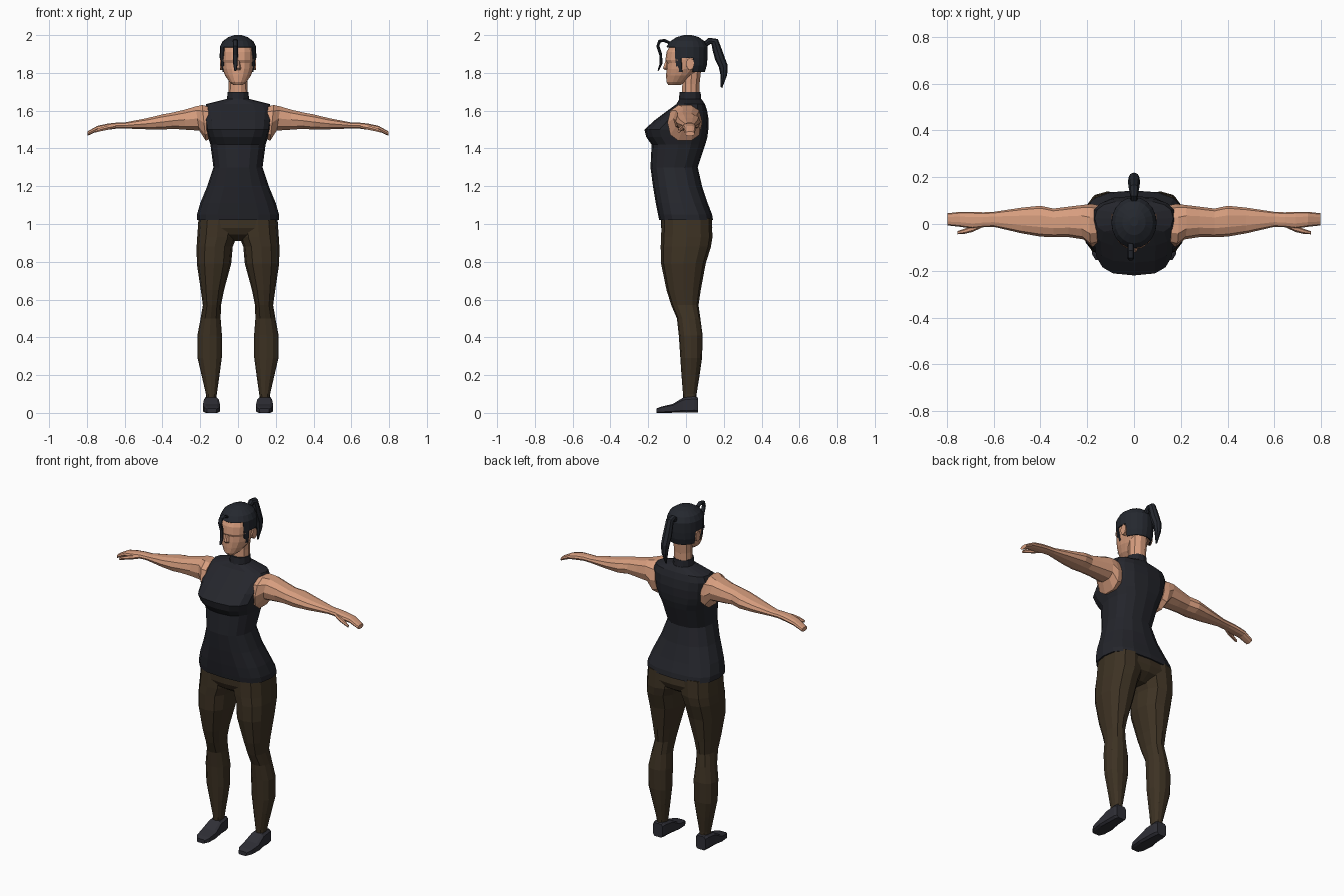
import bpy, bmesh, math
from mathutils import Vector


def material(name, rgb):
    m = bpy.data.materials.new(name)
    m.diffuse_color = (*rgb, 1)
    return m


SKIN = material("warm_skin", (0.68, 0.34, 0.21))
SHIRT = material("charcoal_cloth", (0.018, 0.019, 0.025))
PANTS = material("dark_olive_cloth", (0.047, 0.032, 0.017))
HAIR = material("black_hair", (0.018, 0.021, 0.028))
SHOE = material("dark_leather", (0.028, 0.028, 0.037))


def ring(axis, pos, a0, a1, b0, b1, n=12, p=2.0, tilt=0.0, half=False):
    """Superellipse section across an axis, filling the box a0..a1, b0..b1."""
    pts = []
    for i in range(n):
        t = 2 * math.pi * (i + (0.5 if half else 0)) / n
        c, s = math.cos(t), math.sin(t)
        u = math.copysign(abs(c) ** (2 / p), c)
        v = math.copysign(abs(s) ** (2 / p), s)
        a = (a0 + a1) / 2 + u * (a1 - a0) / 2
        b = (b0 + b1) / 2 + v * (b1 - b0) / 2
        q = pos + tilt * v
        pts.append({"x": (q, a, b), "y": (a, q, b), "z": (a, b, q)}[axis])
    return pts


def loft(name, rings, mat, mirror=False, caps=True, drop=None):
    """Skin a row of sections; drop removes faces by their centre."""
    bm = bmesh.new()
    rows = [[bm.verts.new(p) for p in r] for r in rings]
    n = len(rows[0])
    for lo, hi in zip(rows, rows[1:]):
        for i in range(n):
            j = (i + 1) % n
            bm.faces.new((lo[i], lo[j], hi[j], hi[i]))
    if caps:
        bm.faces.new(rows[0])
    bm.faces.new(rows[-1])
    bmesh.ops.recalc_face_normals(bm, faces=bm.faces)
    if drop:
        gone = [f for f in bm.faces if drop(f.calc_center_median())]
        bmesh.ops.delete(bm, geom=gone, context="FACES")
    me = bpy.data.meshes.new(name)
    bm.to_mesh(me)
    bm.free()
    me.materials.append(mat)
    ob = bpy.data.objects.new(name, me)
    bpy.context.collection.objects.link(ob)
    if mirror:
        ob.modifiers.new("mirror", "MIRROR")
    return ob


def body(table, n=16):
    """Sections symmetric in x: (z, half width, front y, back y, squareness)."""
    return [ring("z", z, -w, w, f, b, n, p) for z, w, f, b, p in table]


def strand(name, path, mat, x=0.0, flat=1.0):
    """Tapered lock of hair along (y, z, radius) points."""
    rings = []
    for i, (y, z, r) in enumerate(path):
        a, b = path[max(i - 1, 0)], path[min(i + 1, len(path) - 1)]
        d = Vector((0, b[0] - a[0], b[1] - a[1])).normalized()
        side = Vector((1, 0, 0))
        up = d.cross(side)
        rings.append([Vector((x, y, z)) + r * (math.cos(t) * side + flat * math.sin(t) * up)
                      for t in (k * math.pi / 4 for k in range(8))])
    return loft(name, rings, mat)


# Sleeveless top with bust, waist, flared hem
loft("sleeveless_top", body([
    (1.02, 0.218, -0.142, 0.143, 2.8),
    (1.05, 0.217, -0.148, 0.138, 2.8),
    (1.11, 0.200, -0.160, 0.115, 2.6),
    (1.20, 0.163, -0.175, 0.085, 2.4),
    (1.30, 0.130, -0.188, 0.062, 2.4),
    (1.42, 0.146, -0.182, 0.102, 2.5),
    (1.46, 0.158, -0.210, 0.113, 2.8),
    (1.50, 0.170, -0.220, 0.118, 3.0),
    (1.55, 0.178, -0.165, 0.120, 2.8),
    (1.60, 0.182, -0.098, 0.112, 2.8),
    (1.635, 0.168, -0.050, 0.100, 2.6),
    (1.662, 0.060, -0.036, 0.082, 2.0)]), SHIRT)

# Standing collar
loft("collar", body([
    (1.64, 0.062, -0.040, 0.085, 2), (1.665, 0.058, -0.037, 0.080, 2),
    (1.70, 0.055, -0.034, 0.077, 2)], 12), SHIRT)

# Hips joining the two trouser legs
loft("trouser_hips", body([
    (0.91, 0.12, -0.06, 0.07, 2.2), (0.945, 0.19, -0.115, 0.125, 2.4),
    (0.98, 0.208, -0.132, 0.139, 2.7), (1.04, 0.207, -0.134, 0.132, 2.7)]), PANTS)

# Trouser legs: z, inner x, outer x, front y, back y
legs = [(0.07, 0.116, 0.168, -0.014, 0.054), (0.10, 0.112, 0.170, -0.016, 0.056),
        (0.20, 0.098, 0.193, -0.024, 0.072), (0.29, 0.086, 0.214, -0.030, 0.085),
        (0.41, 0.085, 0.215, -0.038, 0.088), (0.50, 0.092, 0.198, -0.048, 0.076),
        (0.57, 0.090, 0.186, -0.078, 0.066), (0.65, 0.074, 0.197, -0.103, 0.078),
        (0.79, 0.036, 0.218, -0.132, 0.104), (0.88, 0.028, 0.219, -0.134, 0.132),
        (0.93, 0.008, 0.216, -0.132, 0.140), (1.03, 0.000, 0.209, -0.128, 0.136)]
loft("trouser_leg", [ring("z", z, a, b, f, k, 12, 2.3) for z, a, b, f, k in legs],
     PANTS, mirror=True)

# Shoes: y, inner x, outer x, top z
shoes = [(-0.155, 0.112, 0.165, 0.024), (-0.13, 0.098, 0.180, 0.034),
         (-0.07, 0.093, 0.188, 0.048), (-0.015, 0.100, 0.182, 0.082),
         (0.045, 0.104, 0.180, 0.088), (0.064, 0.110, 0.174, 0.082)]
loft("shoe", [ring("y", y, a, b, 0, t, 8, 5, half=True) for y, a, b, t in shoes],
     SHOE, mirror=True)

# Arms with hand: x, y range, z range, tilt
arms = [(0.150, -0.090, 0.080, 1.45, 1.625, 0.010), (0.180, -0.098, 0.086, 1.437, 1.634, 0.010),
        (0.215, -0.066, 0.082, 1.492, 1.625, 0.010), (0.280, -0.056, 0.074, 1.497, 1.608, 0),
        (0.345, -0.056, 0.066, 1.502, 1.592, 0), (0.400, -0.054, 0.078, 1.498, 1.582, 0),
        (0.480, -0.040, 0.070, 1.500, 1.562, 0), (0.600, -0.012, 0.052, 1.505, 1.538, 0),
        (0.645, -0.014, 0.050, 1.504, 1.537, 0), (0.690, -0.020, 0.052, 1.498, 1.532, 0),
        (0.745, -0.012, 0.052, 1.490, 1.520, 0), (0.798, -0.006, 0.046, 1.466, 1.490, 0)]
loft("arm", [ring("x", x, f, b, lo, hi, 10, 2.4, t) for x, f, b, lo, hi, t in arms],
     SKIN, mirror=True)

# Thumbs
thumbs = [(0.640, -0.010, 0.015, 1.508, 1.530), (0.690, -0.034, -0.006, 1.497, 1.522),
          (0.725, -0.042, -0.020, 1.490, 1.512), (0.756, -0.044, -0.031, 1.483, 1.499)]
loft("thumb", [ring("x", x, f, b, lo, hi, 6) for x, f, b, lo, hi in thumbs],
     SKIN, mirror=True)

# Neck and head
loft("neck", body([
    (1.66, 0.052, -0.025, 0.074, 2), (1.74, 0.050, -0.022, 0.074, 2),
    (1.84, 0.056, -0.020, 0.085, 2)], 10), SKIN)
loft("head", body([
    (1.735, 0.024, -0.093, -0.030, 2), (1.752, 0.045, -0.104, 0.005, 2),
    (1.785, 0.068, -0.105, 0.045, 2), (1.82, 0.082, -0.104, 0.082, 2.1),
    (1.852, 0.087, -0.101, 0.094, 2.1), (1.868, 0.089, -0.109, 0.098, 2.1),
    (1.91, 0.089, -0.103, 0.103, 2.1), (1.955, 0.080, -0.080, 0.095, 2),
    (1.98, 0.050, -0.045, 0.065, 2)]), SKIN)

# Nose and ears
loft("nose", body([
    (1.814, 0.012, -0.112, -0.09, 2), (1.825, 0.016, -0.124, -0.09, 2),
    (1.865, 0.008, -0.110, -0.09, 2)], 6), SKIN)
loft("ear", [ring("x", x, f, b, lo, hi, 8) for x, f, b, lo, hi in
             [(0.07, 0.000, 0.040, 1.815, 1.875), (0.096, 0.000, 0.044, 1.815, 1.88)]],
     SKIN, mirror=True)


# Hair cap, open at the face and around the ears, leaving sideburns
def bare(c):
    face = c.z < 1.935 and c.y < -0.05
    ear = c.z < 1.87 and -0.02 < c.y < 0.045 and abs(c.x) > 0.06
    return face or ear


cap = loft("hair_cap", body([
    (1.805, 0.085, -0.085, 0.100, 2), (1.84, 0.094, -0.095, 0.110, 2),
    (1.88, 0.097, -0.102, 0.114, 2), (1.938, 0.096, -0.104, 0.115, 2),
    (1.968, 0.081, -0.083, 0.098, 2), (1.99, 0.050, -0.048, 0.066, 2),
    (2.00, 0.018, -0.010, 0.030, 2)], 20), HAIR, caps=False, drop=bare)
shell = cap.modifiers.new("thickness", "SOLIDIFY")
shell.thickness = 0.008
shell.offset = -1

# Loose forelock and ponytail
strand("forelock", [(-0.080, 1.955, 0.012), (-0.115, 1.972, 0.014), (-0.140, 1.968, 0.014),
                    (-0.149, 1.942, 0.013), (-0.134, 1.897, 0.013), (-0.132, 1.850, 0.012),
                    (-0.147, 1.812, 0.006)], HAIR, x=-0.014, flat=0.6)
strand("ponytail", [(0.095, 1.945, 0.014), (0.125, 1.970, 0.017), (0.152, 1.965, 0.022),
                    (0.164, 1.925, 0.024), (0.178, 1.880, 0.026), (0.197, 1.835, 0.024),
                    (0.200, 1.790, 0.018), (0.188, 1.722, 0.004)], HAIR)
